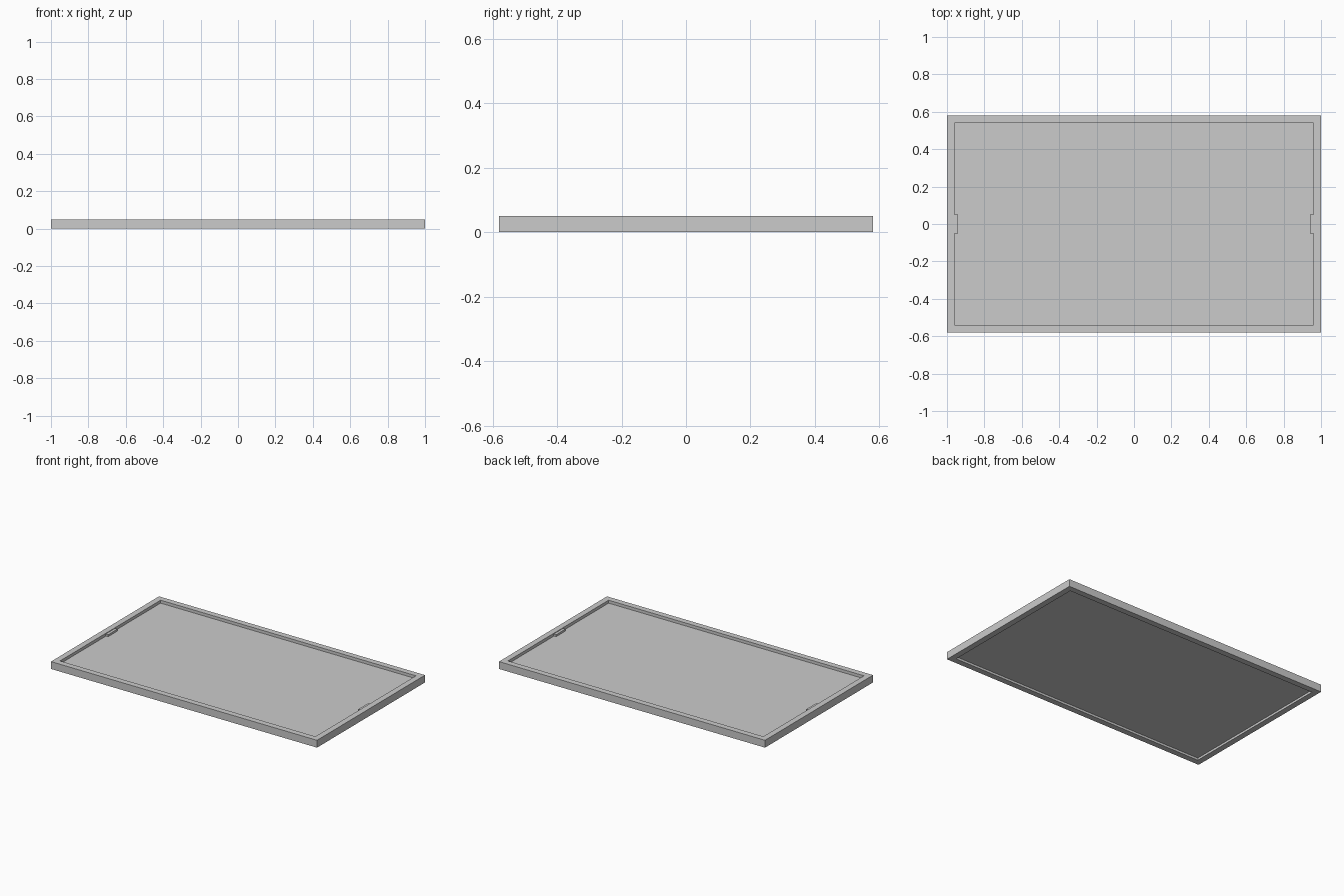
import bpy, bmesh

if "Cube" in bpy.data.objects:
    bpy.data.objects.remove(bpy.data.objects["Cube"])

HX, HY, H, RIM = 1.0, 0.58, 0.05, 0.04   # half sizes, height, rim width


def mesh_object(name, bm):
    bmesh.ops.recalc_face_normals(bm, faces=bm.faces)
    me = bpy.data.meshes.new(name)
    bm.to_mesh(me)
    bm.free()
    ob = bpy.data.objects.new(name, me)
    bpy.context.collection.objects.link(ob)
    return ob


def box(name, x0, x1, y0, y1, z0, z1):
    bm = bmesh.new()
    bmesh.ops.create_cube(bm, size=1)
    for v in bm.verts:
        v.co = (x1 if v.co.x > 0 else x0,
                y1 if v.co.y > 0 else y0,
                z1 if v.co.z > 0 else z0)
    return mesh_object(name, bm)


# Mitred rectangular frame: bridge profile rings around the four corners
bm = bmesh.new()
profile = [(0, 0), (0, H), (RIM, H), (RIM, 0)]
rings = [[bm.verts.new((sx * (HX - d), sy * (HY - d), z)) for d, z in profile]
         for sx, sy in [(-1, -1), (1, -1), (1, 1), (-1, 1)]]
for i in range(4):
    a, b = rings[i], rings[(i + 1) % 4]
    for j in range(4):
        k = (j + 1) % 4
        bm.faces.new((a[j], b[j], b[k], a[k]))
mesh_object("frame", bm)

# Panel held inside the frame, recessed from both top and bottom
ix, iy = HX - RIM, HY - RIM
box("panel", -ix, ix, -iy, iy, 0.015, 0.03)

# Small catch tabs on the inner short sides
for side, s in (("left", -1), ("right", 1)):
    x = sorted((s * ix, s * (ix - 0.018)))
    box(side + "_catch", x[0], x[1], -0.05, 0.05, 0.032, 0.045)
